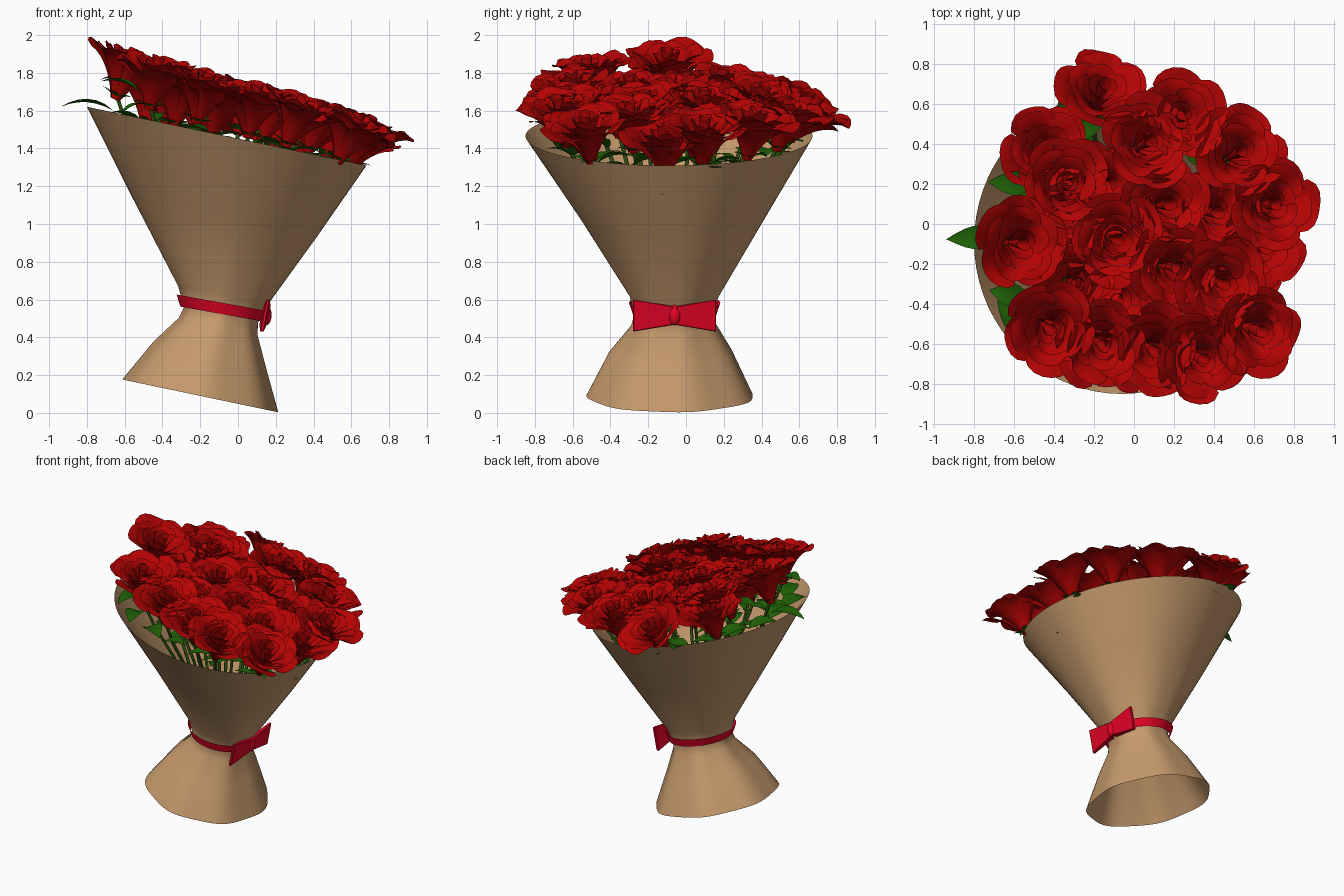
import bpy, bmesh, math, random
from mathutils import Vector, Matrix

random.seed(4)
if "Cube" in bpy.data.objects:
    bpy.data.objects.remove(bpy.data.objects["Cube"])


def material(name, rgb):
    m = bpy.data.materials.new(name)
    m.diffuse_color = (*rgb, 1)
    m.use_nodes = True
    node = m.node_tree.nodes["Principled BSDF"]
    node.inputs["Base Color"].default_value = (*rgb, 1)
    node.inputs["Roughness"].default_value = 0.7
    return m


PAPER = material("kraft paper", (0.56, 0.32, 0.15))
RED = material("petal red", (0.46, 0.001, 0.001))
RIBBON = material("ribbon red", (0.86, 0.001, 0.021))
GREEN = material("leaf green", (0.014, 0.12, 0.002))
STEM = material("stem green", (0.03, 0.08, 0.006))


def grid(bm, nu, nv, point, mat=0):
    """Sheet of quads; point(u, v) takes u and v from 0 to 1."""
    rows = [[bm.verts.new(point(i / nu, j / nv)) for i in range(nu + 1)] for j in range(nv + 1)]
    for a, b in zip(rows, rows[1:]):
        for i in range(nu):
            f = bm.faces.new((a[i], a[i + 1], b[i + 1], b[i]))
            f.material_index = mat
            f.smooth = True


def to_mesh(bm, name, *mats):
    bmesh.ops.remove_doubles(bm, verts=bm.verts, dist=0.0001)
    mesh = bpy.data.meshes.new(name)
    bm.to_mesh(mesh)
    bm.free()
    for m in mats:
        mesh.materials.append(m)
    return mesh


def add(mesh, name):
    ob = bpy.data.objects.new(name, mesh)
    bpy.context.collection.objects.link(ob)
    return ob


# Paper wrap: tilted rings as (centre x, centre y, centre z, radius x, radius y, pleat)
RINGS = [(-.20, -.08, .09, .41, .44, .008), (-.15, -.075, .32, .29, .325, .008),
         (-.105, -.06, .46, .205, .225, .006), (-.09, -.06, .52, .195, .21, .004),
         (-.08, -.06, .62, .235, .235, .004), (-.07, -.07, 1.03, .485, .485, .002),
         (-.06, -.09, 1.465, .74, .76, 0)]
SLOPE = -0.21


def ring_point(ring, turn, grow=0.0, lift=0.0, slope=SLOPE):
    cx, cy, cz, rx, ry, pleat = ring
    a = turn * math.tau
    k = grow + pleat * math.sin(a * 7)
    x, y = (rx + k) * math.cos(a), (ry + k) * math.sin(a)
    return Vector((cx + x, cy + y, cz + lift + slope * x))


bm = bmesh.new()
grid(bm, 72, len(RINGS) - 1, lambda u, v: ring_point(RINGS[round(v * (len(RINGS) - 1))], u))
add(to_mesh(bm, "paper_wrap", PAPER), "paper_wrap")

# Ribbon band around the waist
bm = bmesh.new()
band = (-.085, -.06, .553, .228, .230, 0)
grid(bm, 48, 2, lambda u, v: ring_point(band, u, 0.02 * (v - 0.4), 0.06 * (v - 0.5), -0.18))
add(to_mesh(bm, "ribbon_band", RIBBON), "ribbon_band")

# Bow loops flare away from the knot
for side, label in ((-1, "right"), (1, "left")):
    bm = bmesh.new()
    bmesh.ops.create_cube(bm, size=1)
    for v in bm.verts:
        outer = v.co.y * side > 0
        z = v.co.z * (0.17 if outer else 0.10)
        v.co = (0.143 + v.co.x * (0.02 if outer else 0.04) + 0.2 * z,
                -0.06 + side * (0.22 if outer else 0.01), 0.515 + z)
    bmesh.ops.bevel(bm, geom=bm.edges[:], offset=0.004, segments=1, affect="EDGES")
    add(to_mesh(bm, "bow_loop", RIBBON), "bow_loop_" + label)
bm = bmesh.new()
bmesh.ops.create_uvsphere(bm, u_segments=16, v_segments=10, radius=1)
for f in bm.faces:
    f.smooth = True
bmesh.ops.transform(bm, verts=bm.verts,
                    matrix=Matrix.Translation((.148, -.06, .518)) @ Matrix.Diagonal((.03, .033, .055, 1)))
add(to_mesh(bm, "bow_knot", RIBBON), "bow_knot")


def petal(bm, angle, half, radius, height, flare):
    """Curled petal whose rim opens outward with the flare."""
    phase, wave = random.uniform(0, 6), 0.025 * flare

    def point(u, v):
        s = 2 * u - 1
        t = v * (1 - 0.16 * abs(s) ** 3)
        r = radius * (0.1 + 0.9 * ((1 - flare) * t ** 0.7 + flare * t ** 1.7)) * (1 + 0.07 * s)
        z = height * t ** 0.75 - 0.24 * flare * t ** 5 * height
        z += wave * v ** 3 * math.sin(4 * s + phase)
        a = angle + half * s
        return Vector((r * math.cos(a), r * math.sin(a), z))
    grid(bm, 8, 7, point)


def leaf(bm, base, heading, length, width, rise, mat=0):
    """Pointed blade that rises, then droops along its length."""
    d = Vector((math.cos(heading), math.sin(heading), 0))
    side = Vector((-d.y, d.x, 0))

    def point(u, v):
        s = 2 * u - 1
        w = width * math.sin(math.pi * v ** 0.8) * 0.5
        up = rise * v - length * 0.5 * v * v + abs(s) * w * 0.3
        return base + d * length * v + side * s * w + Vector((0, 0, up))
    grid(bm, 2, 6, point, mat)


# Three rose variants: layers as (petals, half width, radius, height, flare)
LAYERS = [(5, .72, .24, .285, .58), (5, .75, .195, .30, .6), (4, .85, .135, .30, .5),
          (3, 1.1, .075, .295, .35), (2, 1.7, .035, .29, .1)]
roses = []
for variant in range(3):
    bm = bmesh.new()
    for n, half, radius, height, flare in LAYERS:
        start = random.uniform(0, 6)
        for i in range(n):
            petal(bm, start + i * math.tau / n + random.uniform(-.12, .12), half,
                  radius * random.uniform(.92, 1.06), height * random.uniform(.95, 1.04), flare)
    for i in range(5):
        leaf(bm, Vector((0, 0, -.005)), i * math.tau / 5, 0.09, 0.045, 0.09, 1)
    roses.append(to_mesh(bm, "rose", RED, GREEN))

# Rose centres in plan and how far each sits below the general slope
SPOTS = [(-.15, .70, .13), (.25, .55, .04), (.08, .42, 0), (-.43, .38, .10), (-.32, .20, .03),
         (.54, .37, .02), (.71, .10, .03), (.18, .10, 0), (-.55, -.10, 0), (-.08, -.08, 0),
         (.22, -.22, 0), (.45, -.30, 0), (-.42, -.53, 0), (-.15, -.61, 0), (.10, -.64, 0),
         (.35, -.68, 0), (.64, -.54, .03), (-.28, -.30, .05), (.66, -.12, .09),
         (-.33, .02, .06), (-.08, -.38, .05), (-.12, .20, .06), (.42, .06, .06)]
stems = bpy.data.curves.new("stems", "CURVE")
stems.dimensions = "3D"
stems.bevel_depth = 0.011
stems.bevel_resolution = 1
stems.materials.append(STEM)
foliage = bmesh.new()

for i, (x, y, low) in enumerate(SPOTS):
    lean = 0.38 if x < -.5 else 0.26 + 0.15 * x + random.uniform(-.1, .1)
    spread = 1.0 if y > .6 else 0.5 if y > 0 else 0.28
    axis = Vector((lean, spread * y, 1)).normalized()
    top = Vector((x, y, 1.755 - 0.27 * x + 0.06 * x * x - low))
    base = top - axis * 0.28
    rose = add(roses[i % 3], f"rose_{i + 1}")
    rose.matrix_world = (Matrix.Translation(base) @ axis.to_track_quat("Z", "Y").to_matrix().to_4x4()
                         @ Matrix.Rotation(i * 2.4, 4, "Z"))
    # Stem from the waist to the flower
    foot = Vector((-.08 + x * .14, -.06 + y * .14, .45))
    bend = foot.lerp(base, 0.6) - Vector((x, y, 0)) * 0.06
    spline = stems.splines.new("POLY")
    path = [foot, bend, bend.lerp(base, .6) - axis * .02, base + axis * .02]
    spline.points.add(len(path) - 1)
    for p, co in zip(spline.points, path):
        p.co = (*co, 1)
    # Small leaves along the stem
    for t in (0.55, 0.85):
        leaf(foliage, bend.lerp(base, t), random.uniform(0, math.tau), 0.15, 0.07, 0.12)
add(stems, "stems")

# Larger leaves near the raised rim
for co, heading, length in (((-.66, -.06, 1.6), 3.2, .28), ((-.50, .20, 1.72), 3.1, .23),
                            ((-.52, -.38, 1.70), 2.9, .21), ((-.3, .5, 1.45), 1.9, .18),
                            ((-.5, -.2, 1.52), 3.4, .18)):
    leaf(foliage, Vector(co), heading, length, 0.12, 0.16)

# Leaves lying around the inside of the rim, broader on the raised side
for i in range(18):
    turn = i / 18
    size = 0.23 if 0.25 < turn < 0.7 else 0.19
    leaf(foliage, ring_point(RINGS[-1], turn, -0.17, -0.05), turn * math.tau + random.uniform(1, 2),
         size, size * 0.58, 0.13)
add(to_mesh(foliage, "leaves", GREEN), "leaves")
